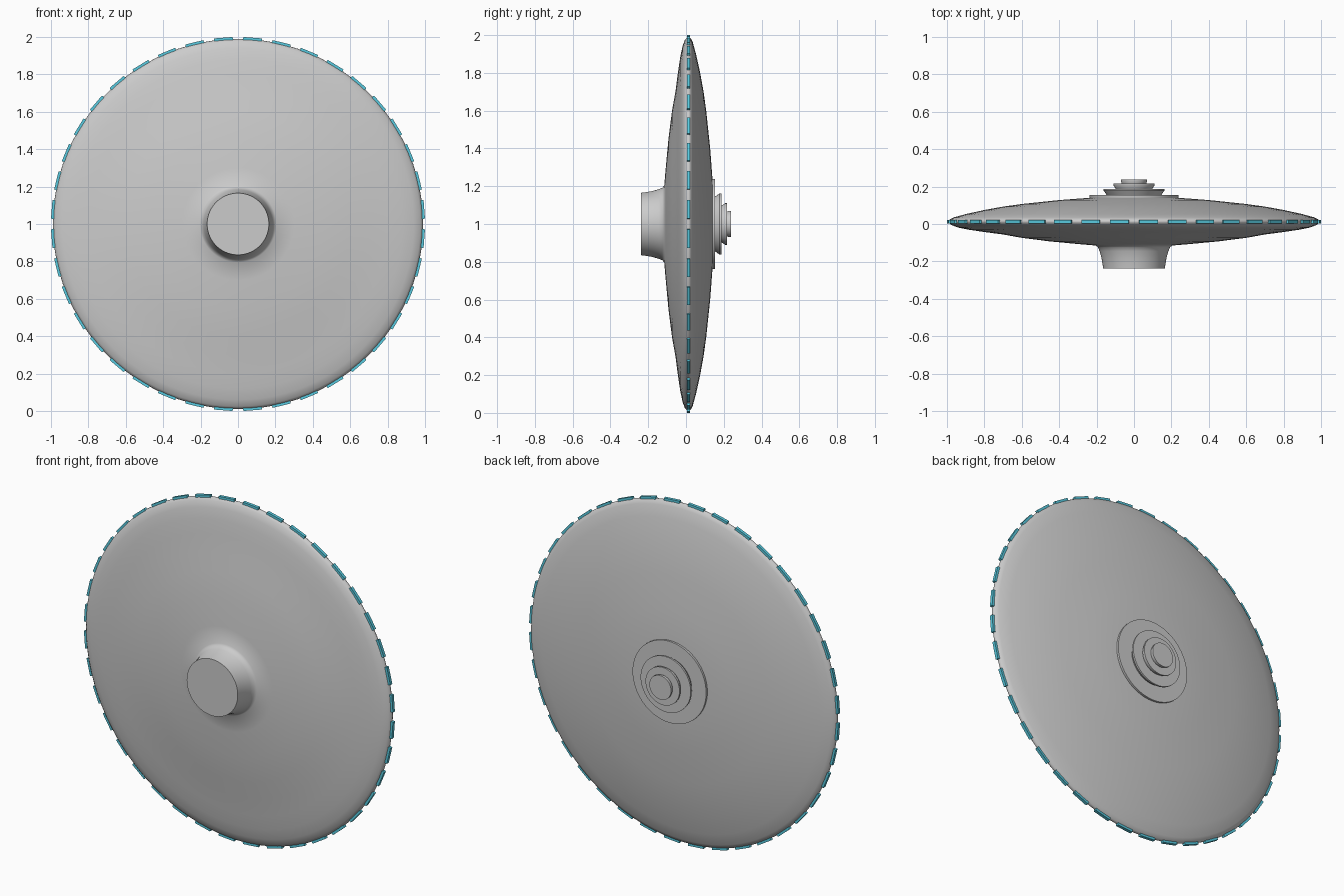
import bpy, bmesh, math
from mathutils import Matrix

if "Cube" in bpy.data.objects:
    bpy.data.objects.remove(bpy.data.objects["Cube"])

CENTRE_Z = 1.0


def lathe(name, profile, segments=96, angle=35):
    """Revolve (radius, y) points around the y axis through the disc centre."""
    bm = bmesh.new()
    rings = []
    for r, y in profile:
        if r == 0:
            rings.append([bm.verts.new((0, y, CENTRE_Z))])
            continue
        rings.append([bm.verts.new((r * math.cos(2 * math.pi * i / segments), y,
                                    CENTRE_Z + r * math.sin(2 * math.pi * i / segments)))
                      for i in range(segments)])
    for a, b in zip(rings, rings[1:]):
        for i in range(segments):
            j = (i + 1) % segments
            if len(a) == 1:
                bm.faces.new((a[0], b[i], b[j]))
            elif len(b) == 1:
                bm.faces.new((a[i], a[j], b[0]))
            else:
                bm.faces.new((a[i], a[j], b[j], b[i]))
    bmesh.ops.recalc_face_normals(bm, faces=bm.faces)
    mesh = bpy.data.meshes.new(name)
    bm.to_mesh(mesh)
    bm.free()
    obj = bpy.data.objects.new(name, mesh)
    bpy.context.collection.objects.link(obj)
    bpy.ops.object.select_all(action='DESELECT')
    obj.select_set(True)
    bpy.context.view_layer.objects.active = obj
    bpy.ops.object.shade_smooth_by_angle(angle=math.radians(angle))
    return obj


# Saucer hull with flared front hub, rounded rim and domed back
lathe("hull", [
    (0, -0.238), (0.165, -0.238), (0.168, -0.215), (0.174, -0.18), (0.184, -0.145),
    (0.192, -0.125), (0.205, -0.115), (0.30, -0.107), (0.45, -0.093), (0.60, -0.074),
    (0.70, -0.056), (0.80, -0.043), (0.88, -0.031), (0.94, -0.019), (0.975, -0.006),
    (0.988, 0.006), (0.990, 0.015), (0.985, 0.024), (0.965, 0.035), (0.90, 0.053),
    (0.80, 0.075), (0.70, 0.093), (0.60, 0.107), (0.40, 0.128), (0.24, 0.140), (0, 0.142),
], angle=55)

# Stepped back cap, each tier widening slightly outwards
for i, (r0, r1, y0, y1) in enumerate([(0.235, 0.238, 0.135, 0.154),
                                      (0.142, 0.162, 0.150, 0.188),
                                      (0.095, 0.110, 0.184, 0.217),
                                      (0.064, 0.070, 0.213, 0.238)]):
    lathe(f"back_tier_{i + 1}", [(0, y0), (r0, y0), (r1, y1 - 0.01), (r1, y1), (0, y1)],
          segments=64)

# Ring of rim lights
COUNT = 40
bm = bmesh.new()
for i in range(COUNT):
    a = 2 * math.pi * (i + 0.5) / COUNT
    m = (Matrix.Translation((0, 0, CENTRE_Z)) @ Matrix.Rotation(a, 4, 'Y')
         @ Matrix.Translation((0.987, 0.013, 0)) @ Matrix.Diagonal((0.024, 0.018, 0.1, 1)))
    bmesh.ops.create_cube(bm, size=1, matrix=m)
mesh = bpy.data.meshes.new("rim_lights")
bm.to_mesh(mesh)
bm.free()
lights = bpy.data.objects.new("rim_lights", mesh)
bpy.context.collection.objects.link(lights)
cyan = bpy.data.materials.new("cyan_glow")
cyan.diffuse_color = (0.1, 0.6, 0.75, 1)
cyan.use_nodes = True
cyan.node_tree.nodes["Principled BSDF"].inputs["Base Color"].default_value = cyan.diffuse_color
mesh.materials.append(cyan)
